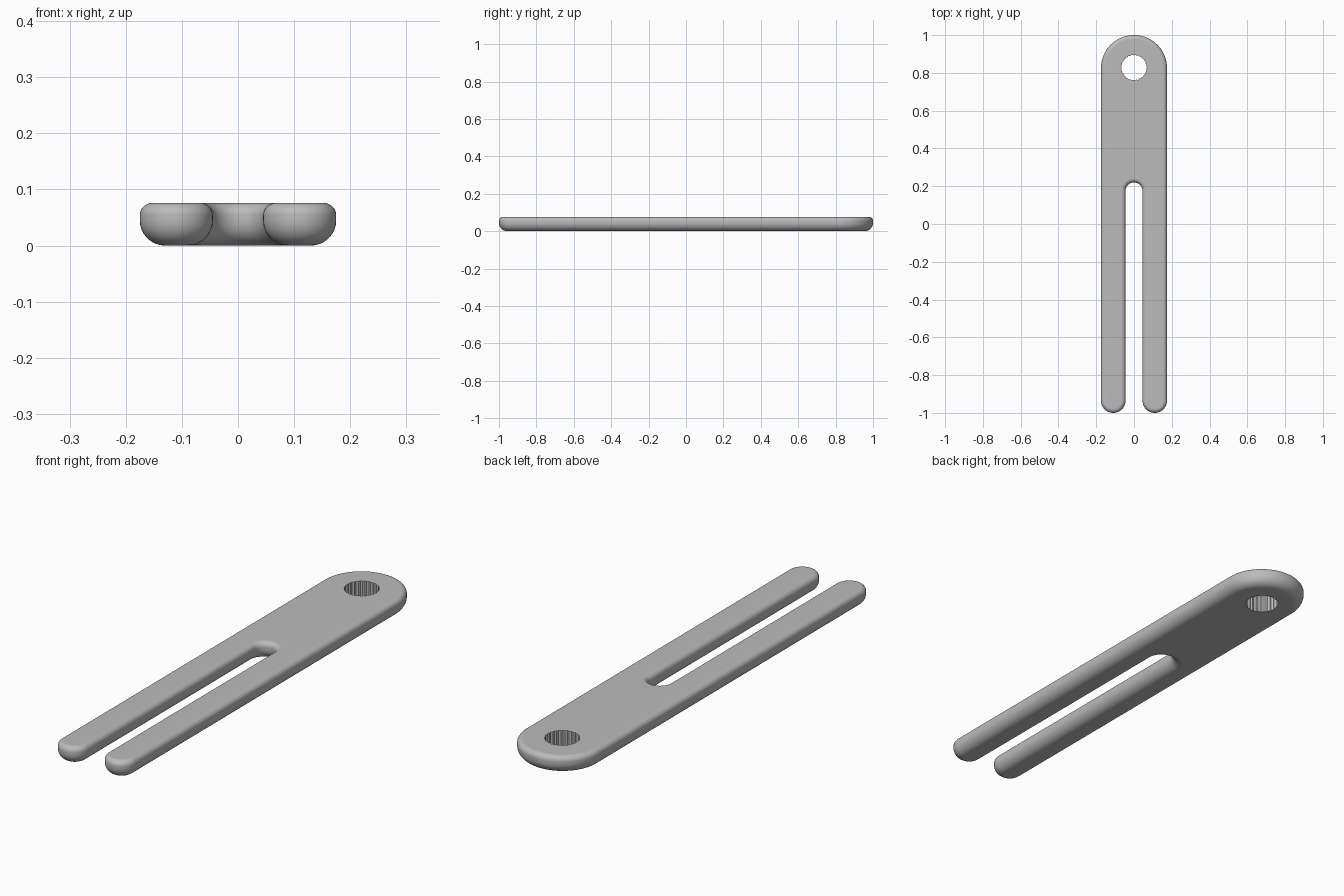
import bpy, bmesh
from math import sin, cos, pi

cube = bpy.data.objects.get("Cube")
if cube:
    bpy.data.objects.remove(cube, do_unlink=True)

HEIGHT = 0.076
HALF_WIDTH, SLOT_RADIUS = 0.175, 0.045
LEG_RADIUS = (HALF_WIDTH - SLOT_RADIUS) / 2
LEG_X = (HALF_WIDTH + SLOT_RADIUS) / 2
HEAD_Y, SLOT_Y, LEG_Y = 1 - HALF_WIDTH, 0.175, LEG_RADIUS - 1
TOP_FILLET, BOTTOM_FILLET, STEPS = 0.022, 0.045, 8
TEETH, HOLE_Y, TOOTH_ROOT, TOOTH_TIP = 25, 0.828, 0.069, 0.065

metal = bpy.data.materials.new("plain grey")
metal.use_nodes = True
grey = (0.5, 0.5, 0.5, 1)
metal.diffuse_color = grey
metal.node_tree.nodes["Principled BSDF"].inputs["Base Color"].default_value = grey


def arc(cx, cy, radius, start, end, count):
    angles = [start + (end - start) * i / count for i in range(count + 1)]
    return [(cx + radius * cos(a), cy + radius * sin(a)) for a in angles]


def fork_outline(inset):
    """Forked outline, moved inwards by inset."""
    leg = LEG_RADIUS - inset
    return (arc(0, HEAD_Y, HALF_WIDTH - inset, 0, pi, 40)
            + arc(-LEG_X, LEG_Y, leg, pi, 2 * pi, 24)
            + arc(0, SLOT_Y, SLOT_RADIUS + inset, pi, 0, 24)
            + arc(LEG_X, LEG_Y, leg, pi, 2 * pi, 24))


def toothed_outline():
    """Round hole with a toothed wall."""
    points = []
    for i in range(TEETH * 2):
        radius = TOOTH_TIP if i % 2 else TOOTH_ROOT
        a = pi * i / TEETH
        points.append((radius * cos(a), HOLE_Y + radius * sin(a)))
    return points


def add_ring(bm, points, z):
    return [bm.verts.new((x, y, z)) for x, y in points]


def join_rings(bm, lower, upper):
    n = len(lower)
    for i in range(n):
        j = (i + 1) % n
        bm.faces.new((lower[i], lower[j], upper[j], upper[i]))


def cap(bm, outer, inner):
    edges = [bm.edges.get((ring[i - 1], ring[i]))
             for ring in (outer, inner) for i in range(len(ring))]
    bmesh.ops.triangle_fill(bm, use_beauty=True, edges=edges)


# Edge section from bottom to top: large lower rounding, small upper one
quarter = [pi / 2 * i / STEPS for i in range(STEPS + 1)]
section = [(BOTTOM_FILLET * (1 - sin(a)), BOTTOM_FILLET * (1 - cos(a))) for a in quarter]
section += [(TOP_FILLET * (1 - cos(a)), HEIGHT - TOP_FILLET * (1 - sin(a))) for a in quarter]

# Forked bar with its toothed hole
bm = bmesh.new()
rings = [add_ring(bm, fork_outline(inset), z) for inset, z in section]
for lower, upper in zip(rings, rings[1:]):
    join_rings(bm, lower, upper)
hole = [add_ring(bm, toothed_outline(), z) for z in (0, HEIGHT)]
join_rings(bm, *hole)
cap(bm, rings[0], hole[0])
cap(bm, rings[-1], hole[1])
bmesh.ops.recalc_face_normals(bm, faces=bm.faces)

mesh = bpy.data.meshes.new("forked_arm")
bm.to_mesh(mesh)
bm.free()
mesh.materials.append(metal)
arm = bpy.data.objects.new("forked_arm", mesh)
bpy.context.collection.objects.link(arm)

# Smooth roundings with flat top and bottom
bpy.ops.object.select_all(action="DESELECT")
arm.select_set(True)
bpy.context.view_layer.objects.active = arm
bpy.ops.object.shade_smooth_by_angle(angle=pi / 6)
normals = arm.modifiers.new("flat caps", "WEIGHTED_NORMAL")
normals.keep_sharp = True
